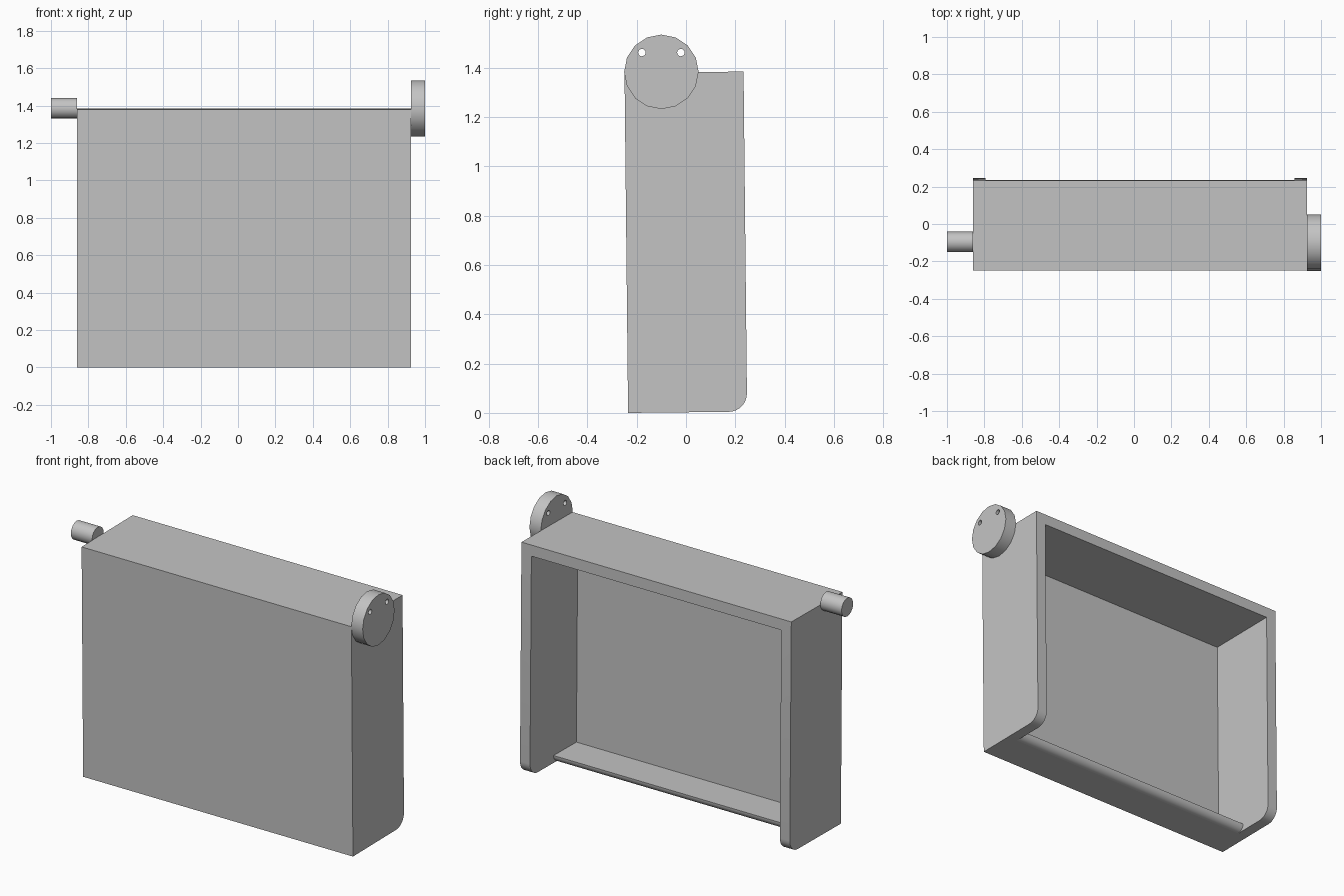
import bpy, bmesh
from math import sin, cos, pi, radians
from mathutils import Matrix, Vector

cube = bpy.data.objects.get("Cube")
if cube:
    bpy.data.objects.remove(cube, do_unlink=True)

grey = bpy.data.materials.new("plain_grey")
grey.use_nodes = True
colour = (0.55, 0.55, 0.55, 1)
grey.diffuse_color = colour
grey.node_tree.nodes["Principled BSDF"].inputs["Base Color"].default_value = colour

TILT = radians(0.6)
DEPTH, HEIGHT = 0.483, 1.38
LEFT, RIGHT = -0.86, 0.925
WALL, SKIN = 0.066, 0.044


def finish(bm, name):
    bmesh.ops.recalc_face_normals(bm, faces=bm.faces)
    mesh = bpy.data.meshes.new(name)
    bm.to_mesh(mesh)
    bm.free()
    mesh.materials.append(grey)
    obj = bpy.data.objects.new(name, mesh)
    bpy.context.collection.objects.link(obj)
    return obj


def prism(name, profile, x0, x1):
    """Extrude a slightly leaning side profile (depth, height) along x."""
    bm = bmesh.new()
    verts = [bm.verts.new((x0, -0.235 + u * cos(TILT) - w * sin(TILT),
                           u * sin(TILT) + w * cos(TILT))) for u, w in profile]
    face = bm.faces.new(verts)
    ext = bmesh.ops.extrude_face_region(bm, geom=[face])["geom"]
    new = [g for g in ext if isinstance(g, bmesh.types.BMVert)]
    bmesh.ops.translate(bm, verts=new, vec=Vector((x1 - x0, 0, 0)))
    return finish(bm, name)


def rod(name, x0, x1, y, z, radius, sides):
    """Cylinder lying along x."""
    bm = bmesh.new()
    place = Matrix.Translation(((x0 + x1) / 2, y, z)) @ Matrix.Rotation(pi / 2, 4, 'Y')
    bmesh.ops.create_cone(bm, cap_ends=True, segments=sides, radius1=radius,
                          radius2=radius, depth=x1 - x0, matrix=place)
    return finish(bm, name)


def arc(u, w, radius, steps=8):
    """Lower-back quarter round, from bottom to back."""
    return [(u + radius * sin(a), w - radius * cos(a))
            for a in (pi / 2 * i / steps for i in range(steps + 1))]


def select(obj):
    bpy.ops.object.select_all(action='DESELECT')
    obj.select_set(True)
    bpy.context.view_layer.objects.active = obj


def cut(obj, cutter):
    mod = obj.modifiers.new("cut", 'BOOLEAN')
    mod.operation, mod.solver, mod.object = 'DIFFERENCE', 'EXACT', cutter
    cutter.hide_render = True
    select(obj)
    bpy.ops.object.modifier_apply(modifier=mod.name)
    bpy.data.objects.remove(cutter, do_unlink=True)


# Casing: solid block with rounded lower back edge
R = 0.075
casing = prism("casing", [(0, 0)] + arc(DEPTH - R, R, R)
               + [(DEPTH, HEIGHT), (0, HEIGHT)], LEFT, RIGHT)

# Hollow open to the back, leaving a short bottom shelf with a rounded lip
shelf = 0.26
hollow = [(SKIN, HEIGHT - WALL), (0.6, HEIGHT - WALL), (0.6, -0.1),
          (shelf - SKIN, -0.1)] + arc(shelf - SKIN, SKIN, SKIN) + [(SKIN, SKIN)]
cut(casing, prism("hollow_cutter", hollow, LEFT + WALL, RIGHT - WALL))

# Pivot disc with two through holes, and the opposite pivot peg
disc = rod("pivot_disc", RIGHT, 1, -0.1, 1.384, 0.151, 16)
for side in (-1, 1):
    cut(disc, rod("hole_cutter", 0.8, 1.1, -0.1 + side * 0.079, 1.462, 0.015, 16))
peg = rod("pivot_peg", -1, LEFT, -0.096, 1.385, 0.055, 16)

for obj in (casing, disc, peg):
    select(obj)
    bpy.ops.object.shade_smooth_by_angle(angle=radians(30))
